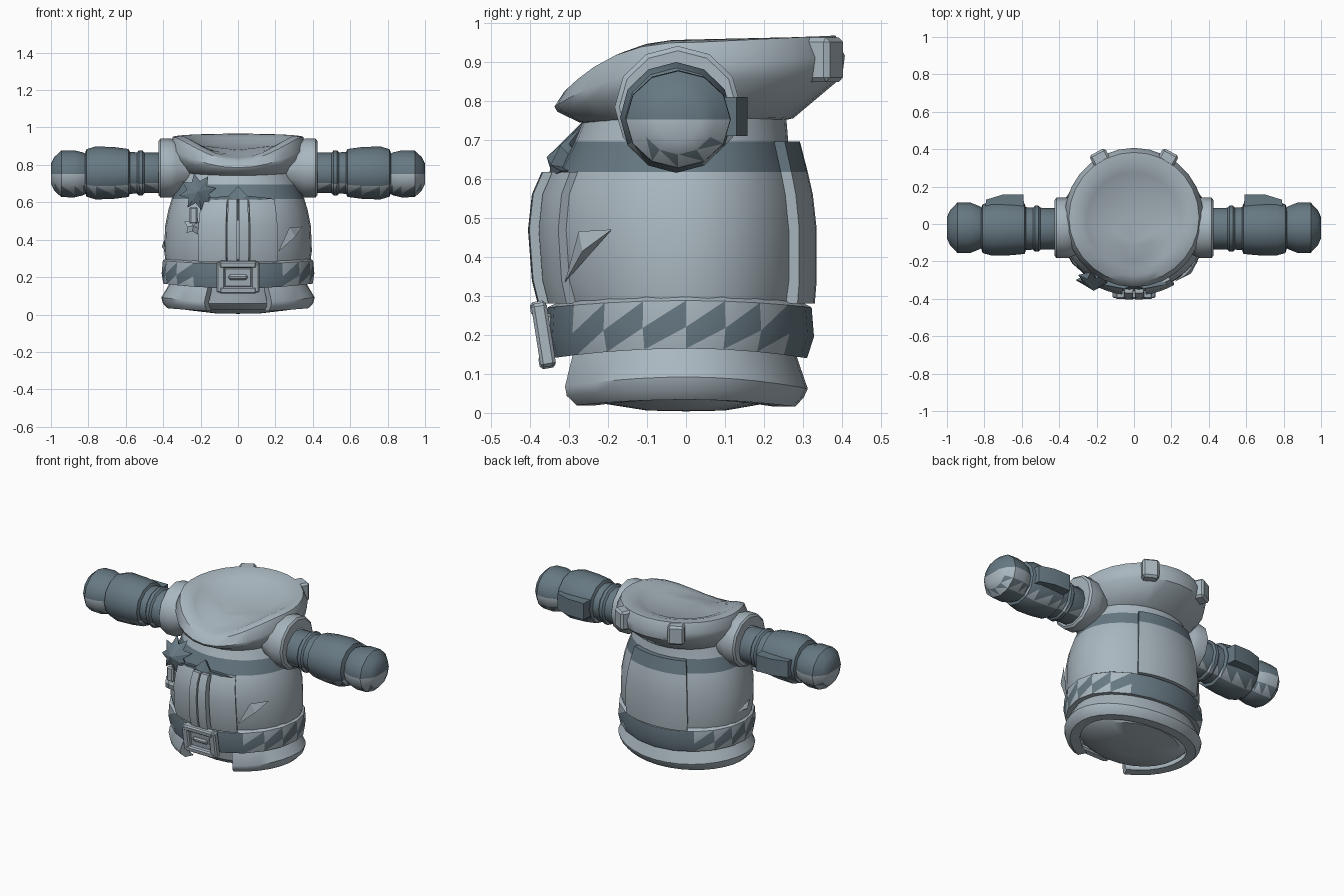
import bpy, bmesh, math
from mathutils import Vector, Matrix

if "Cube" in bpy.data.objects:
    bpy.data.objects.remove(bpy.data.objects["Cube"])

def material(name, rgb):
    m = bpy.data.materials.new(name)
    m.diffuse_color = (*rgb, 1)
    m.use_nodes = True
    m.node_tree.nodes["Principled BSDF"].inputs["Base Color"].default_value = m.diffuse_color
    return m

MATS = [material("light_grey_blue", (0.40, 0.475, 0.525)),
        material("dark_slate", (0.135, 0.19, 0.225))]
LIGHT, DARK = 0, 1

def finish(name, bm, angle=35):
    bmesh.ops.remove_doubles(bm, verts=bm.verts, dist=0.0008)
    bmesh.ops.recalc_face_normals(bm, faces=bm.faces)
    me = bpy.data.meshes.new(name)
    bm.to_mesh(me)
    bm.free()
    for m in MATS:
        me.materials.append(m)
    ob = bpy.data.objects.new(name, me)
    bpy.context.collection.objects.link(ob)
    bpy.ops.object.select_all(action='DESELECT')
    ob.select_set(True)
    bpy.context.view_layer.objects.active = ob
    bpy.ops.object.shade_smooth_by_angle(angle=math.radians(angle))
    return ob

def loft(name, rings, color, closed=True, caps=False, angle=35):
    """Skin rings of points; color(row, col) gives one colour or a pair for a split quad."""
    bm = bmesh.new()
    vs = [[bm.verts.new(p) for p in r] for r in rings]
    n = len(rings[0])
    for i in range(len(vs) - 1):
        for j in range(n if closed else n - 1):
            k = (j + 1) % n
            a, b, c, d = vs[i][j], vs[i][k], vs[i + 1][k], vs[i + 1][j]
            col = color(i, j)
            if isinstance(col, tuple):
                bm.faces.new((a, b, c)).material_index = col[0]
                bm.faces.new((a, c, d)).material_index = col[1]
            else:
                bm.faces.new((a, b, c, d)).material_index = col
    if caps:
        for f in ([r[0] for r in vs[:-1]], [r[-1] for r in vs[:-1]]):
            bm.faces.new(f).material_index = color(0, 0)
    return finish(name, bm, angle)

def point(p, a, off=0):
    """Point on an oval ring (z, side, front, back, sag); angle runs from the front to +x."""
    z, rx, yf, yb = p[:4]
    c = math.cos(a)
    sag = p[4] * c * c if len(p) > 4 else 0
    return ((rx + off) * math.sin(a), -((yf if c > 0 else yb) + off) * c, z - sag)

def oval(p, n=24):
    return [point(p, 2 * math.pi * j / n) for j in range(n)]

def arc_shell(name, prof, a0, a1, n, inner, outer, color=LIGHT):
    """Thick strip that follows an oval profile between two angles in degrees."""
    ang = [math.radians(a0 + (a1 - a0) * j / n) for j in range(n + 1)]
    rows = [[point(p, a, outer) for a in ang] for p in prof]
    rows += [[point(p, a, inner) for a in ang] for p in reversed(prof)]
    return loft(name, rows + rows[:1], lambda i, j: color, closed=False, caps=True)

def solid(name, pts, faces, color):
    bm = bmesh.new()
    v = [bm.verts.new(p) for p in pts]
    for f in faces:
        bm.faces.new([v[i] for i in f]).material_index = color
    return finish(name, bm, 20)

def block(name, loc, size, color, rot=Matrix(), bevel=0.008):
    bm = bmesh.new()
    bmesh.ops.create_cube(bm, size=1)
    bmesh.ops.scale(bm, vec=size, verts=bm.verts)
    bmesh.ops.bevel(bm, geom=bm.edges[:], offset=bevel, segments=1, affect='EDGES')
    bmesh.ops.transform(bm, matrix=Matrix.Translation(loc) @ rot.to_4x4(), verts=bm.verts)
    for f in bm.faces:
        f.material_index = color
    return finish(name, bm, 20)

# Coat body with the dark chest band
TORSO = [(0.27, .385, .325, .295), (0.34, .395, .35, .305), (0.47, .39, .36, .305),
         (0.56, .372, .35, .295), (0.617, .355, .325, .282), (0.695, .325, .285, .262),
         (0.78, .29, .25, .255)]
loft("coat_body", [oval(p, 32) for p in TORSO], lambda i, j: DARK if i == 4 else LIGHT)

# Front flaps, button strip and back panel
flap = [(0.28, .385, .335, .30)] + TORSO[1:5]
for s, side in ((-1, "left"), (1, "right")):
    arc_shell("front_flap_" + side, flap, s * 9, s * 31, 4, -0.02, 0.022)
    arc_shell("button_strip_" + side, flap, s * 0.6, s * 7.5, 2, -0.02, 0.045)
    solid("chest_point_" + side, [(0, -.352, .60), (s * .19, -.32, .62), (s * .05, -.347, .635),
          (0, -.322, .685), (0, -.26, .62)],
          [(0, 1, 2), (0, 2, 3), (0, 4, 1), (1, 4, 2), (2, 4, 3)], DARK)
arc_shell("back_panel", flap, 150, 210, 8, -0.02, 0.03)
arc_shell("back_panel_top", TORSO[4:6], 150, 210, 8, -0.02, 0.03, DARK)

# Belt that sags at front and back, with a toothed pattern on both sides
BELT = [(0.168, .36, .30, .28, .022), (0.165, .40, .345, .31, .025), (0.22, .408, .36, .328, .025),
        (0.288, .402, .355, .322, .018), (0.300, .385, .33, .30, .018), (0.300, .35, .30, .27, .018)]

def belt_color(i, j):
    x = math.sin(2 * math.pi * (j + 0.5) / 20)
    if i in (1, 2):
        if abs(x) < 0.68:
            return DARK
        return (DARK, LIGHT) if i == 2 else (LIGHT, DARK)
    return LIGHT
loft("belt", [oval(p, 20) for p in BELT], belt_color)

# Flared hem, open at the front, and the rounded underside inside it
HEM = [(0.034, .378, .312, .28, .018), (0.06, .402, .34, .302, .02), (0.092, .41, .345, .312, .03),
       (0.175, .36, .32, .28, .02)]
arc_shell("hem", HEM, 26, 334, 28, -0.055, 0.0)
UNDER = [(0.004, .001, .001, .001), (0.006, .12, .10, .10), (0.025, .28, .22, .21),
         (0.06, .325, .26, .235), (0.16, .335, .28, .25)]
loft("underside", [oval(p) for p in UNDER], lambda i, j: LIGHT)

# Buckle: frame bars, plate and prong
tilt = Matrix.Rotation(math.radians(9), 3, 'X')
for s in (-1, 1):
    block("buckle_side", (s * .092, -.365, .20), (.045, .04, .165), LIGHT, tilt)
    block("buckle_rail", (0, -.367 - s * .011, .20 + s * .068), (.20, .042, .036), LIGHT, tilt)
block("buckle_plate", (0, -.348, .20), (.15, .03, .11), LIGHT, tilt)
block("buckle_prong", (0, -.366, .20), (.10, .024, .028), LIGHT, tilt)

# Collar: a tilted roll with a low pointed front and a shallow middle
def collar_ring(r, ry, cy, zf, zs, zb, power=1.7):
    ring = []
    for j in range(28):
        a = 2 * math.pi * j / 28
        c = math.cos(a)
        z = zs + (zf - zs) * max(c, 0) ** power + (zb - zs) * max(-c, 0)
        ring.append((r * math.sin(a), cy - ry * c, z))
    return ring
COLLAR = [collar_ring(.27, .23, 0, .735, .745, .745), collar_ring(.30, .275, 0, .745, .76, .755),
          collar_ring(.362, .365, .035, .772, .85, .86), collar_ring(.372, .372, .035, .785, .89, .915, 2.2),
          collar_ring(.348, .348, .035, .822, .95, .967, 2.8), collar_ring(.305, .305, .03, .836, .957, .964, 2.8),
          collar_ring(.255, .255, .02, .845, .935, .945, 2.2), collar_ring(.20, .20, .01, .86, .905, .915),
          collar_ring(.10, .09, -.05, .875, .893, .895), collar_ring(.0005, .0005, -.10, .88, .88, .88)]
loft("collar", COLLAR, lambda i, j: LIGHT, angle=40)
for s in (-1, 1):
    block("collar_tab", (s * .180, .350, .905), (.095, .08, .115), LIGHT,
          Matrix.Rotation(s * math.radians(-28), 3, 'Z'), 0.012)

# Arms: shoulder cuff, sleeve, mitten and forearm fin
def arm_rings(s, prof, cy, cz):
    return [[(s * x, cy + ry * math.sin(math.pi * j / 6), cz + rz * math.cos(math.pi * j / 6))
             for j in range(12)] for x, ry, rz in prof]

def mitten_color(i, j):
    if j in (3, 8) or (i >= 4 and 3 <= j <= 8):
        return LIGHT
    if j in (4, 7) or (i == 3 and j in (5, 6)):
        return (LIGHT, DARK)
    return DARK

def sleeve_color(i, j):
    return (LIGHT, DARK) if j in (4, 7) else DARK

CUFF = [(.25, .12, .10), (.33, .152, .142), (.355, .162, .157), (.415, .162, .157),
        (.424, .15, .145), (.424, .09, .09)]
SLEEVE = [(.40, .10, .10), (.42, .11, .108), (.50, .112, .108), (.51, .123, .12), (.53, .123, .12),
          (.54, .112, .11), (.578, .115, .112), (.585, .135, .128), (.66, .142, .138),
          (.76, .144, .142), (.81, .13, .127), (.82, .10, .10)]
MITTEN = [(.80, .10, .10), (.83, .117, .115), (.875, .135, .126), (.945, .134, .124),
          (.982, .095, .09), (1.0, .058, .055), (1.0, .0005, .0005)]
for s, side in ((-1, "left"), (1, "right")):
    loft("shoulder_cuff_" + side, arm_rings(s, CUFF, -.021, .783), lambda i, j: LIGHT)
    loft("sleeve_" + side, arm_rings(s, SLEEVE, -.025, .757), sleeve_color)
    loft("mitten_" + side, arm_rings(s, MITTEN, -.02, .752), mitten_color)
    solid("forearm_fin_" + side,
          [(s * x, y, z) for z in (.71, .81) for x, y in
           ((.585, .06), (.592, .158), (.70, .158), (.79, .13), (.80, .06))],
          [(0, 1, 2, 3, 4), (5, 6, 7, 8, 9)] +
          [(k, (k + 1) % 5, (k + 1) % 5 + 5, k + 5) for k in range(5)], DARK)

# Star badges: a raised spiky star and a small pendant star
def star(name, c, r, points, depth, color):
    pts = []
    for k in range(points * 2):
        a = math.pi * k / points + 0.2
        q = r if k % 2 == 0 else r * 0.6
        y = c[1] + (0.02 if k % 2 == 0 else 0) + 0.35 * q * math.sin(a)
        pts.append((c[0] + q * math.cos(a), y, c[2] + q * math.sin(a)))
    n = len(pts)
    pts += [(c[0], c[1] - depth, c[2]), (c[0], c[1] + 0.06, c[2])]
    fs = [(k, (k + 1) % n, t) for t in (n, n + 1) for k in range(n)]
    return solid(name, pts, fs, color)
star("star_badge", (-.215, -.312, .655), .10, 8, .045, DARK)
star("star_pendant", (-.24, -.322, .475), .052, 5, .02, LIGHT)
block("star_ribbon", (-.238, -.315, .53), (.045, .03, .09), LIGHT)

# Torn cloth spikes on each side of the coat
TRI = [(0, 1, 2), (0, 1, 3), (1, 2, 3), (2, 0, 3)]
solid("cloth_tear_right", [(.345, -.19, .47), (.215, -.31, .335), (.275, -.275, .465),
                           (.305, -.265, .415)], TRI, LIGHT)
solid("cloth_tear_left", [(-.395, -.06, .40), (-.385, .06, .36), (-.39, -.04, .345),
                          (-.408, -.02, .36)], TRI, LIGHT)
